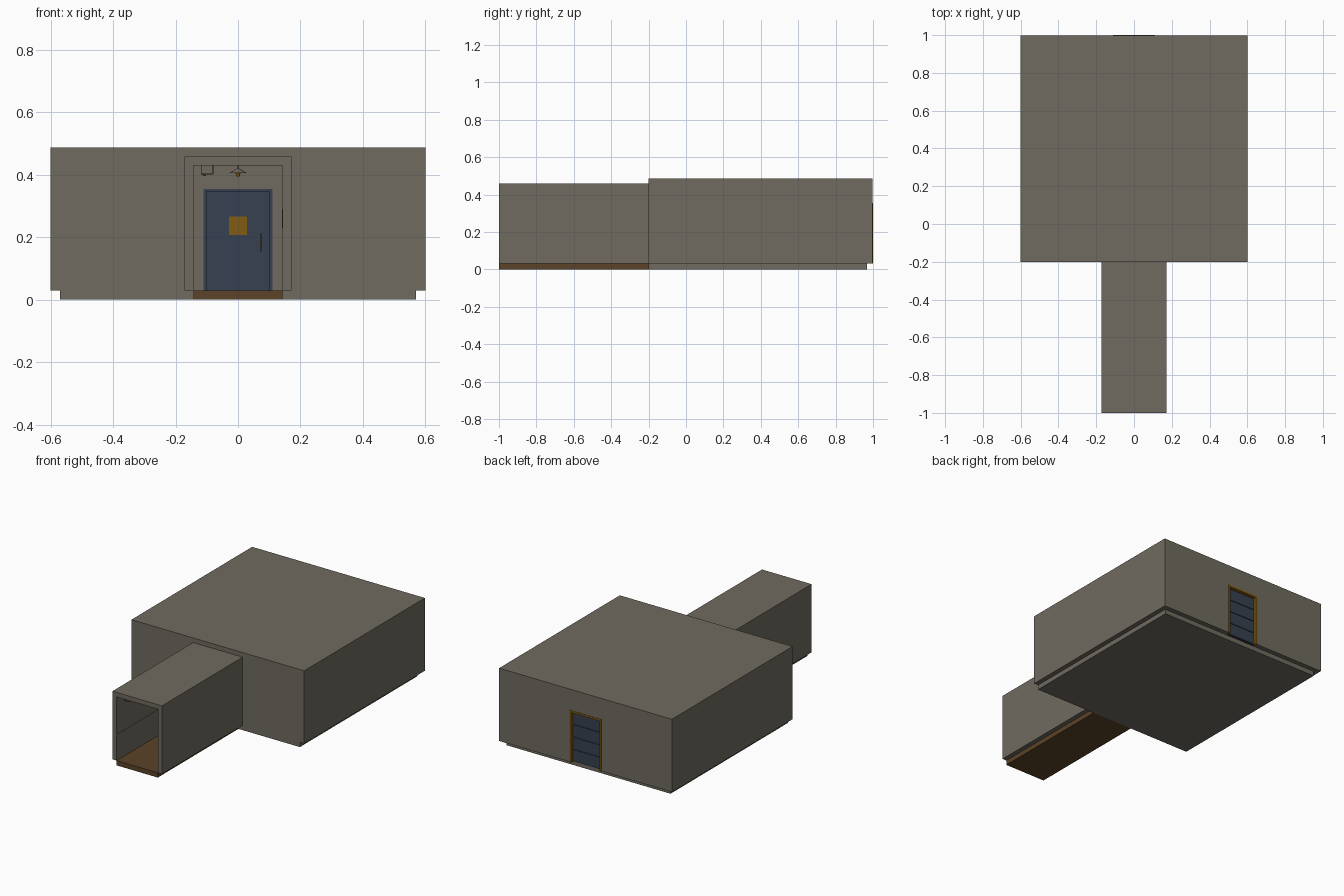
import bpy, bmesh
from mathutils import Matrix

cube = bpy.data.objects.get("Cube")
if cube:
    bpy.data.objects.remove(cube, do_unlink=True)


def material(name, rgb):
    mat = bpy.data.materials.new(name)
    mat.use_nodes = True
    mat.diffuse_color = (*rgb, 1)
    mat.node_tree.nodes["Principled BSDF"].inputs["Base Color"].default_value = (*rgb, 1)
    return mat


STONE = material("grey stone", (0.162, 0.147, 0.115))
WOOD = material("brown wood", (0.105, 0.055, 0.021))
BLUE = material("dark blue paint", (0.037, 0.053, 0.080))
AMBER = material("amber", (0.22, 0.105, 0.006))
METAL = material("dark metal", (0.06, 0.05, 0.04))


def finish(name, bm, mat):
    bmesh.ops.recalc_face_normals(bm, faces=bm.faces)
    mesh = bpy.data.meshes.new(name)
    bm.to_mesh(mesh)
    bm.free()
    mesh.materials.append(mat)
    obj = bpy.data.objects.new(name, mesh)
    bpy.context.collection.objects.link(obj)
    return obj


def box(name, x, y, z, mat):
    """Box from its (low, high) range on each axis."""
    bm = bmesh.new()
    bmesh.ops.create_cube(bm, size=1)
    for v in bm.verts:
        v.co = [(r[0] + r[1]) / 2 + c * (r[1] - r[0]) for c, r in zip(v.co, (x, y, z))]
    return finish(name, bm, mat)


def cone(name, centre, r1, r2, depth, mat, sides=12):
    bm = bmesh.new()
    bmesh.ops.create_cone(bm, cap_ends=True, segments=sides, radius1=r1, radius2=r2,
                          depth=depth, matrix=Matrix.Translation(centre))
    return finish(name, bm, mat)


def arch(name, outer, inner, bottom, top, inner_top, y, mat):
    """Square arch, open at the bottom, running along y."""
    outline = [(-outer, bottom), (-outer, top), (outer, top), (outer, bottom),
               (inner, bottom), (inner, inner_top), (-inner, inner_top), (-inner, bottom)]
    bm = bmesh.new()
    face = bm.faces.new([bm.verts.new((px, y[0], pz)) for px, pz in outline])
    ext = bmesh.ops.extrude_face_region(bm, geom=[face])
    moved = [g for g in ext["geom"] if isinstance(g, bmesh.types.BMVert)]
    bmesh.ops.translate(bm, verts=moved, vec=(0, y[1] - y[0], 0))
    return finish(name, bm, mat)


def cut(obj, cutters):
    """Subtract the cutters and bake the result into the mesh."""
    for c in cutters:
        mod = obj.modifiers.new("cut", "BOOLEAN")
        mod.operation, mod.solver, mod.object = "DIFFERENCE", "EXACT", c
    graph = bpy.context.evaluated_depsgraph_get()
    baked = bpy.data.meshes.new_from_object(obj.evaluated_get(graph))
    obj.modifiers.clear()
    obj.data = baked
    for c in cutters:
        bpy.data.objects.remove(c, do_unlink=True)


FLOOR, DOOR, DOOR_TOP, BACK = 0.03, 0.11, 0.355, 0.997

# Room shell with both doorways
room = box("room_shell", (-0.6, 0.6), (-0.2, BACK), (FLOOR, 0.487), STONE)
cut(room, [
    box("room_hollow", (-0.57, 0.57), (-0.17, 0.967), (0, 0.457), STONE),
    box("front_doorway", (-DOOR, DOOR), (-0.3, -0.1), (0, DOOR_TOP), STONE),
    box("back_doorway", (-DOOR, DOOR), (0.9, 1.1), (0, DOOR_TOP), STONE),
])
box("room_floor", (-0.57, 0.57), (-0.2, 0.967), (0, FLOOR), STONE)

# Corridor
arch("corridor_walls", 0.172, 0.143, FLOOR, 0.458, 0.43, (-1, -0.2), STONE)
box("corridor_floor", (-0.143, 0.143), (-1, -0.2), (0, FLOOR), WOOD)
for side, name in ((-1, "right"), (1, "left")):
    box(name + "_wall_rail", sorted((side * 0.1415, side * 0.143)), (-1, -0.2),
        (0.188, 0.194), STONE)
box("wall_plate", (0.141, 0.143), (-0.65, -0.55), (0.23, 0.29), METAL)

# Front door at the end of the corridor
arch("front_door_frame", DOOR, 0.101, FLOOR, DOOR_TOP, 0.346, (-0.203, -0.17), BLUE)
box("front_door", (-0.101, 0.101), (-0.198, -0.178), (FLOOR, 0.346), BLUE)
box("front_door_window", (-0.029, 0.029), (-0.202, -0.198), (0.208, 0.267), AMBER)
box("front_door_handle", (0.071, 0.075), (-0.208, -0.204), (0.155, 0.212), METAL)
for z in (0.16, 0.205):
    box("handle_mount", (0.071, 0.075), (-0.204, -0.198), (z, z + 0.004), METAL)

# Back door with horizontal slats
arch("back_door_frame", DOOR, 0.098, FLOOR, DOOR_TOP, 0.343, (0.967, 1.0), AMBER)
box("back_door", (-0.098, 0.098), (0.967, 0.978), (FLOOR, 0.343), BLUE)
slats = 4
pitch = (0.343 - FLOOR) / slats
for i in range(slats):
    low = FLOOR + i * pitch
    box("back_door_slat", (-0.098, 0.098), (0.978, 0.983), (low + 0.003, low + pitch - 0.003), BLUE)

# Hanging ceiling lamp
LAMP_Y = -0.6
cone("lamp_stem", (0, LAMP_Y, 0.425), 0.002, 0.002, 0.012, METAL, 8)
cone("lamp_shade", (0, LAMP_Y, 0.413), 0.028, 0.004, 0.014, STONE)
cone("lamp_bulb", (0, LAMP_Y, 0.4), 0.005, 0.008, 0.012, AMBER)

# Small hanging bracket near the entrance
for x in (-0.118, -0.08):
    box("bracket_rod", (x - 0.001, x + 0.001), (-0.961, -0.959), (0.402, 0.43), WOOD)
box("bracket_bar", (-0.118, -0.08), (-0.965, -0.955), (0.401, 0.404), WOOD)
cone("bracket_knob", (-0.107, -0.96, 0.401), 0.005, 0.005, 0.008, WOOD)
